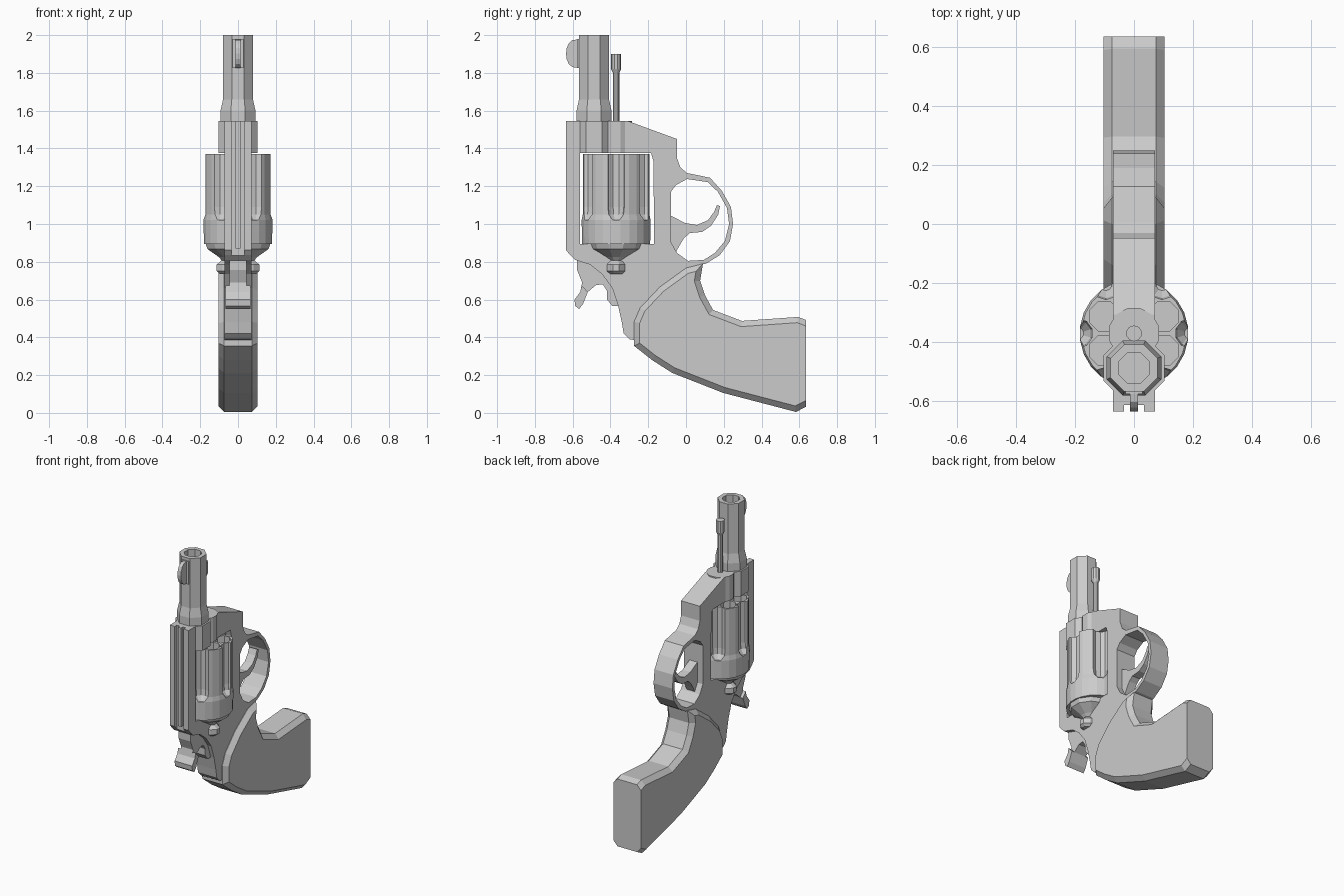
import bpy
import bmesh
import math
from mathutils import Matrix, Vector

default_cube = bpy.data.objects.get("Cube")
if default_cube:
    bpy.data.objects.remove(default_cube)

metal = bpy.data.materials.new("light grey")
metal.use_nodes = True
metal.diffuse_color = (0.6, 0.6, 0.6, 1)
metal.node_tree.nodes["Principled BSDF"].inputs["Base Color"].default_value = metal.diffuse_color


def finish(name, bm):
    """Turn a bmesh into a flat-shaded object with outward normals."""
    bmesh.ops.recalc_face_normals(bm, faces=bm.faces)
    mesh = bpy.data.meshes.new(name)
    bm.to_mesh(mesh)
    bm.free()
    mesh.materials.append(metal)
    obj = bpy.data.objects.new(name, mesh)
    bpy.context.scene.collection.objects.link(obj)
    return obj


def plate(name, outline, half_width, bevel=0, keep_sharp=None):
    """Extrude a side outline of (y, z) points symmetrically across x."""
    bm = bmesh.new()
    face = bm.faces.new([bm.verts.new((-half_width, y, z)) for y, z in outline])
    result = bmesh.ops.extrude_face_region(bm, geom=[face])
    moved = [v for v in result["geom"] if isinstance(v, bmesh.types.BMVert)]
    bmesh.ops.translate(bm, verts=moved, vec=(2 * half_width, 0, 0))
    bmesh.ops.recalc_face_normals(bm, faces=bm.faces)
    if bevel:
        rims = [e for e in bm.edges
                if abs(e.verts[0].co.x - e.verts[1].co.x) < half_width
                and not (keep_sharp and keep_sharp(e))]
        bmesh.ops.bevel(bm, geom=rims, offset=bevel, segments=1, affect='EDGES')
    return finish(name, bm)


def box(name, low, high):
    bm = bmesh.new()
    bmesh.ops.create_cube(bm, size=1)
    low, high = Vector(low), Vector(high)
    bm.transform(Matrix.Translation((low + high) / 2) @ Matrix.Diagonal((high - low).to_4d()))
    return finish(name, bm)


def lathe(name, rings, sides, x=0, y=0, stretch=None):
    """Stack rings of (radius, z) around a vertical axis, capped at both ends."""
    bm = bmesh.new()
    loops = []
    for index, (radius, z) in enumerate(rings):
        wide = stretch[index] if stretch else 1
        angles = [math.tau * (i + 0.5) / sides for i in range(sides)]
        loops.append([bm.verts.new((x + radius * wide * math.cos(a),
                                    y + radius * math.sin(a), z)) for a in angles])
    for lower, upper in zip(loops, loops[1:]):
        for i in range(sides):
            j = (i + 1) % sides
            bm.faces.new((lower[i], lower[j], upper[j], upper[i]))
    bm.faces.new(loops[0])
    bm.faces.new(loops[-1])
    return finish(name, bm)


def carve(obj, cutters):
    """Subtract the cutters, bake the result and remove them."""
    for cutter in cutters:
        cutter.hide_render = True
        mod = obj.modifiers.new("cut", 'BOOLEAN')
        mod.operation = 'DIFFERENCE'
        mod.solver = 'EXACT'
        mod.object = cutter
    graph = bpy.context.evaluated_depsgraph_get()
    baked = bpy.data.meshes.new_from_object(obj.evaluated_get(graph))
    obj.modifiers.clear()
    obj.data = baked
    for cutter in cutters:
        bpy.data.objects.remove(cutter)


BARREL_Y = -0.487
DRUM_Y = -0.37

# Frame with trigger guard, drum window and sighting groove
frame = plate("frame", [
    (-.635, 1.545), (-.307, 1.545), (-.048, 1.45), (-.048, 1.35), (-.03, 1.3), (.005, 1.27),
    (.127, 1.245), (.19, 1.175), (.238, 1.09), (.249, 1), (.233, .91), (.18, .836),
    (.106, .79), (.05, .78), (.03, .7), (-.1, .5), (-.27, .385), (-.3, .39), (-.33, .42),
    (-.34, .48), (-.36, .57), (-.39, .66), (-.445, .735), (-.508, .785), (-.587, .81),
    (-.614, .836), (-.635, .862)], 0.071)
guard_hole = plate("guard_hole", [
    (.005, 1.238), (.116, 1.222), (.169, 1.17), (.217, 1.085), (.228, 1), (.206, .91),
    (.153, .847), (.095, .81), (.01, .805), (-.048, .847), (-.08, .905), (-.08, 1.17),
    (-.053, 1.206)], 0.3)
drum_window = plate("drum_window", [
    (-.56, .894), (-.169, .894), (-.172, 1.33), (-.185, 1.376), (-.56, 1.376)], 0.3)
groove = box("groove", (-0.034, -0.7, 0.7), (0.034, -0.612, 1.7))
carve(frame, [guard_hole, drum_window, groove])
box("groove_rib", (-0.012, -0.632, 0.87), (0.012, -0.6, 1.545))

# Barrel with its bore, and the collars that join it to the frame
barrel = lathe("barrel", [(.1, 1.5), (.1, 1.6), (.086, 1.66), (.086, 2)], 8, 0, BARREL_Y)
carve(barrel, [lathe("bore", [(.056, 1.6), (.056, 2.1)], 8, 0, BARREL_Y)])
lathe("barrel_collar", [(.112, 1.376), (.112, 1.545)], 8, 0, BARREL_Y)
lathe("rod_collar", [(.088, 1.376), (.088, 1.545)], 12, 0, DRUM_Y)

# Front sight: a half-round blade on a narrow foot
arc = [math.pi * i / 8 for i in range(9)]
plate("front_sight", [(-.56 - .075 * math.sin(a) ** .6 if 0 < i < 8 else -.56,
                       1.902 + .077 * math.cos(a)) for i, a in enumerate(arc)], 0.013)
box("sight_foot", (-0.028, -0.575, 1.825), (0.028, -0.54, 1.98))

# Ejector rod
lathe("ejector_rod", [(.017, 1.5), (.017, 1.8), (.027, 1.82), (.027, 1.9)], 10, 0, DRUM_Y)

# Drum with six chambers and six flutes between them
drum = lathe("drum", [(.182, .895), (.184, 1.02), (.178, 1.05), (.178, 1.37)], 24, 0, DRUM_Y)
cutters = []
for i in range(6):
    chamber = math.radians(60 * i + 30)
    flute = math.radians(60 * i)
    cutters.append(lathe("chamber", [(.054, 1.1), (.054, 1.5)], 8,
                         .116 * math.cos(chamber), DRUM_Y + .116 * math.sin(chamber)))
    cutters.append(lathe("flute", [(.02, 1.02), (.045, 1.05), (.05, 1.09), (.05, 1.5)], 10,
                         .19 * math.cos(flute), DRUM_Y + .19 * math.sin(flute)))
carve(drum, cutters)

# Recoil shield tapering to a rounded knob on each side
lathe("recoil_shield",
      [(.045, .735), (.063, .75), (.063, .785), (.045, .808), (.07, .825), (.14, .868), (.15, .895)],
      12, 0, DRUM_Y, [2.2, 1.85, 1.85, 2, 1.5, 1.2, 1.18])

# Hammer and its wider thumb spur
plate("hammer", [
    (-.577, .81), (-.577, .757), (-.55, .69), (-.56, .64), (-.59, .6), (-.587, .566),
    (-.566, .55), (-.545, .577), (-.52, .64), (-.476, .677), (-.44, .68), (-.418, .645),
    (-.418, .6), (-.39, .566), (-.34, .566), (-.4, .7), (-.5, .8)], 0.045)
plate("hammer_spur", [
    (-.552, .675), (-.56, .64), (-.59, .6), (-.587, .566), (-.566, .55), (-.545, .577),
    (-.52, .64)], 0.066)

# Curved trigger
plate("trigger", [
    (-.1, 1.055), (-.005, 1.005), (.058, .995), (.116, 1.02), (.148, 1.063), (.164, 1.1),
    (.18, 1.095), (.17, 1.048), (.132, .99), (.085, .958), (.02, .952), (-.01, .926),
    (-.032, .89), (-.06, .84), (-.1, .9)], 0.03)

# Grip with chamfered rims, left square at the butt
plate("grip", [
    (.09, .79), (.075, .7), (.1, .624), (.143, .545), (.296, .487), (.593, .508),
    (.635, .492), (.635, .032), (.582, .005), (.196, .106), (-.074, .212), (-.18, .28),
    (-.275, .355), (-.275, .482), (-.243, .556), (-.138, .667), (0, .767)], 0.104, 0.03,
    lambda edge: all(v.co.y > 0.63 for v in edge.verts))
